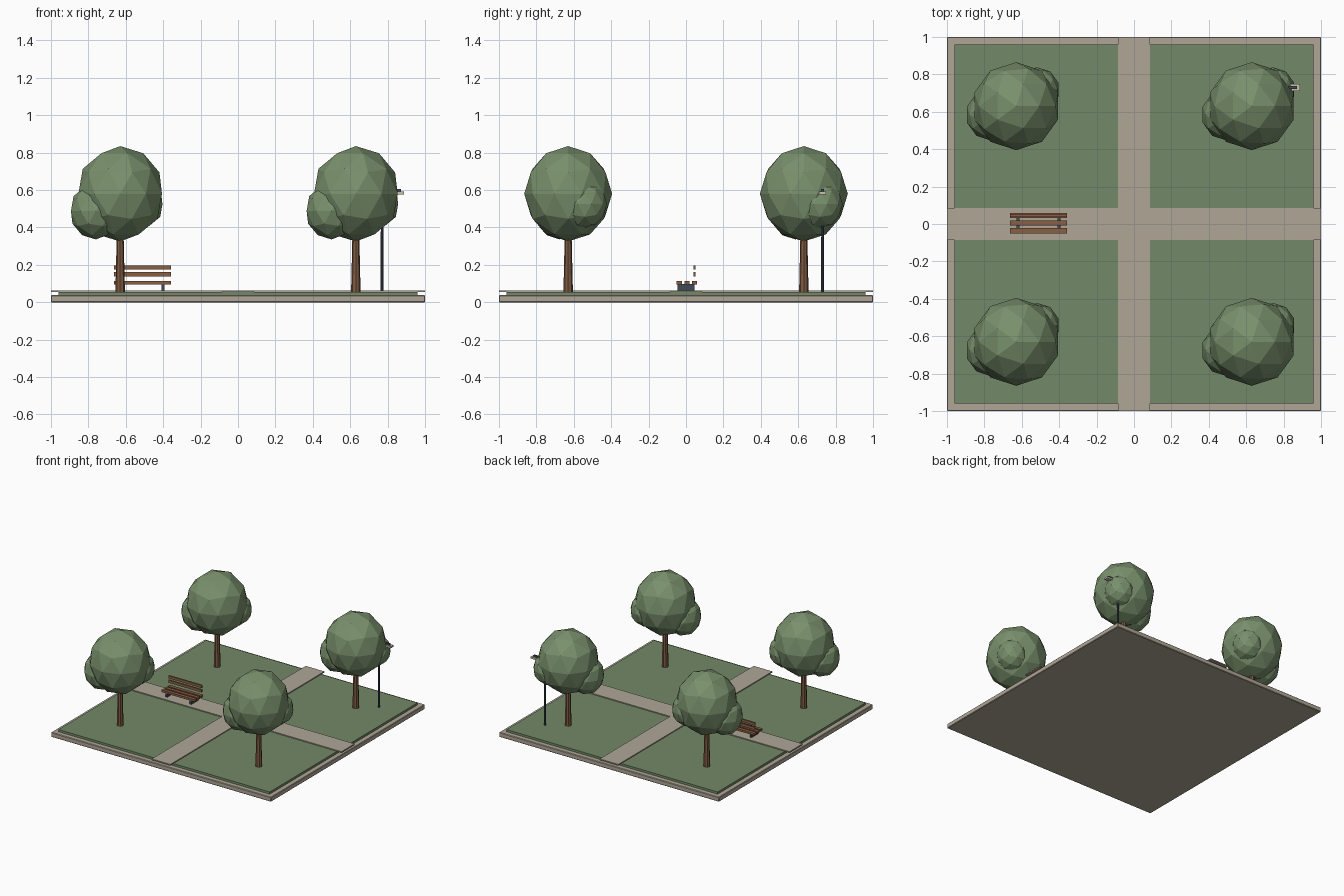
import bpy
from mathutils import Vector

if "Cube" in bpy.data.objects:
    bpy.data.objects.remove(bpy.data.objects["Cube"], do_unlink=True)


def material(name, r, g, b):
    m = bpy.data.materials.new(name)
    m.use_nodes = True
    m.diffuse_color = (r, g, b, 1)
    bsdf = next(n for n in m.node_tree.nodes if n.type == 'BSDF_PRINCIPLED')
    bsdf.inputs["Base Color"].default_value = (r, g, b, 1)
    return m


STONE = material("paving_stone", 0.43, 0.38, 0.305)
GRASS = material("grass_green", 0.17, 0.25, 0.135)
LEAF = material("leaf_green", 0.19, 0.28, 0.15)
BARK = material("bark_brown", 0.21, 0.105, 0.055)
WOOD = material("bench_wood", 0.25, 0.115, 0.06)
IRON = material("dark_iron", 0.048, 0.069, 0.089)
LAMP = material("lamp_glass", 0.6, 0.54, 0.42)


def finish(name, mat):
    ob = bpy.context.object
    ob.name = name
    ob.data.materials.append(mat)
    return ob


def box(name, mat, x, y, z):
    """Box spanning the given (low, high) ranges."""
    lo, hi = Vector((x[0], y[0], z[0])), Vector((x[1], y[1], z[1]))
    bpy.ops.mesh.primitive_cube_add(size=1, location=(lo + hi) / 2)
    ob = finish(name, mat)
    ob.scale = hi - lo
    bpy.ops.object.transform_apply(location=False, rotation=False, scale=True)
    return ob


def post(name, mat, x, y, z, r_low, r_top, sides=8):
    """Tapered upright between two heights."""
    bpy.ops.mesh.primitive_cone_add(vertices=sides, radius1=r_low, radius2=r_top,
                                    depth=z[1] - z[0], location=(x, y, sum(z) / 2))
    return finish(name, mat)


def foliage(name, x, y, z, r):
    """Faceted, slightly tall leaf ball."""
    bpy.ops.mesh.primitive_ico_sphere_add(subdivisions=2, radius=r, location=(x, y, z))
    ob = finish(name, LEAF)
    ob.scale.z = 1.085


# Ground slab and lawn
slab = box("stone_slab", STONE, (-1, 1), (-1, 1), (0, 0.038))
bevel = slab.modifiers.new("soft_edge", 'BEVEL')
bevel.width = 0.004
bevel.segments = 1
box("lawn", GRASS, (-0.96, 0.96), (-0.96, 0.96), (0.036, 0.056))

# Crossing paths
W = 0.085
path_z = (0.055, 0.064)
box("long_path", STONE, (-W, W), (-1, 1), path_z)
box("left_path", STONE, (W, 1), (-W, W), path_z)
box("right_path", STONE, (-1, -W), (-W, W), path_z)

# Four trees, each with a main crown and two side clumps
for sx in (-1, 1):
    for sy in (-1, 1):
        x, y = sx * 0.63, sy * 0.63
        post("tree_trunk", BARK, x, y, (0.03, 0.42), 0.026, 0.017)
        foliage("tree_crown", x, y, 0.58, 0.235)
        foliage("crown_side_clump", x - 0.13, y - 0.045, 0.488, 0.14)
        foliage("crown_small_clump", x + 0.112, y + 0.088, 0.525, 0.12)

# Bench
BX = -0.51
span = (BX - 0.152, BX + 0.152)
for y in (-0.036, 0.005, 0.046):
    box("bench_seat_slat", WOOD, span, (y - 0.014, y + 0.014), (0.096, 0.113))
for z in (0.15, 0.186):
    box("bench_back_slat", WOOD, span, (0.04, 0.052), (z - 0.011, z + 0.011))
for side in (-1, 1):
    x = BX + side * 0.11
    box("bench_leg", IRON, (x - 0.008, x + 0.008), (-0.045, 0.045), (0.06, 0.097))

# Street lamp
LX, LY = 0.77, 0.73
post("lamp_post", IRON, LX, LY, (0.03, 0.6), 0.008, 0.006)
box("lamp_arm", IRON, (LX - 0.006, 0.872), (LY - 0.007, LY + 0.007), (0.591, 0.606))
box("lamp_head", LAMP, (0.825, 0.888), (LY - 0.018, LY + 0.018), (0.577, 0.592))
